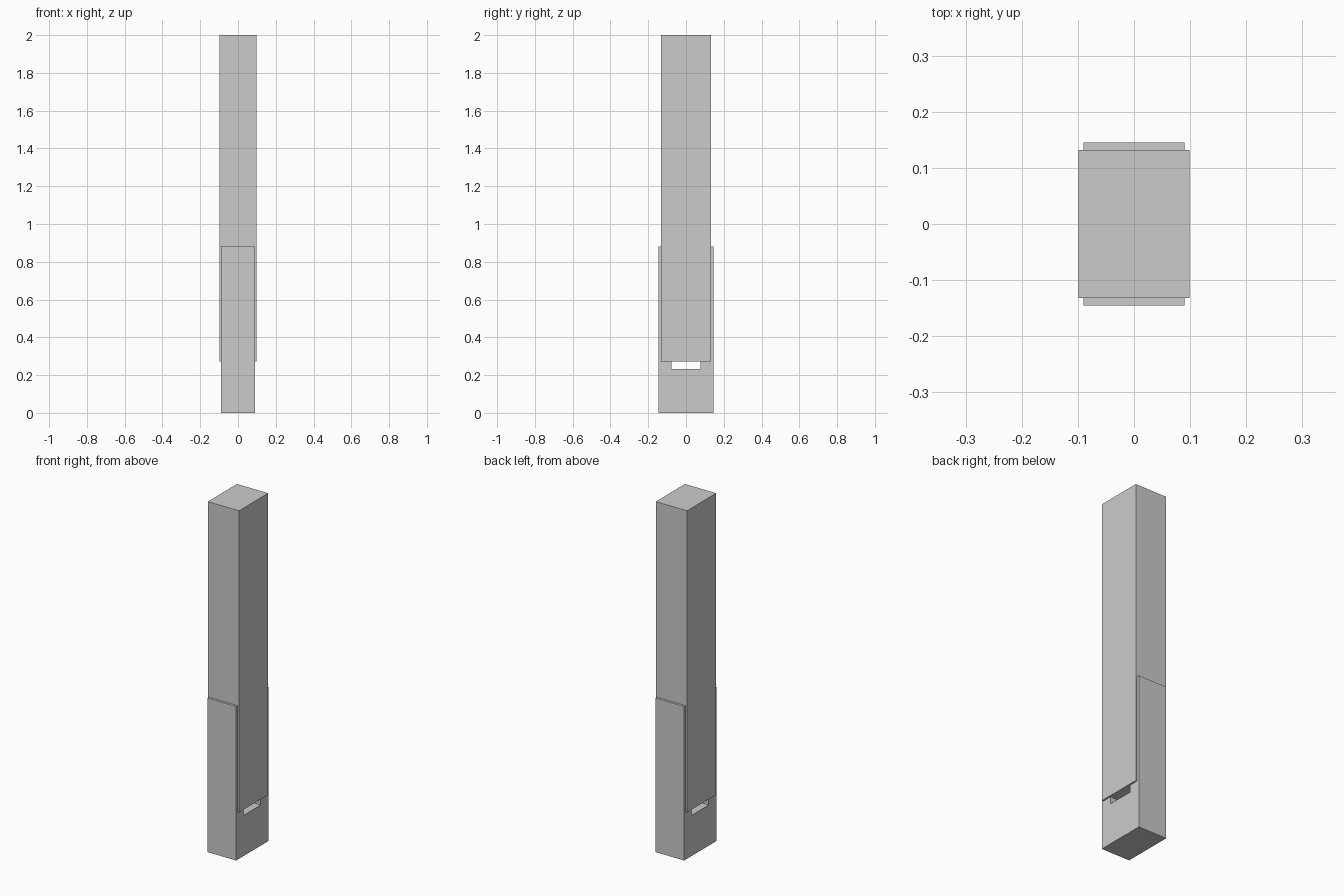
import bpy, bmesh

if "Cube" in bpy.data.objects:
    bpy.data.objects.remove(bpy.data.objects["Cube"])


def extrude_profile(name, half_yz, half_width):
    """Mirror a half profile in y and extrude it along x."""
    pts = half_yz + [(-y, z) for y, z in reversed(half_yz)]
    bm = bmesh.new()
    face = bm.faces.new([bm.verts.new((-half_width, y, z)) for y, z in pts])
    ext = bmesh.ops.extrude_face_region(bm, geom=[face])
    verts = [g for g in ext["geom"] if isinstance(g, bmesh.types.BMVert)]
    bmesh.ops.translate(bm, verts=verts, vec=(2 * half_width, 0, 0))
    bmesh.ops.recalc_face_normals(bm, faces=bm.faces)
    mesh = bpy.data.meshes.new(name)
    bm.to_mesh(mesh)
    bm.free()
    obj = bpy.data.objects.new(name, mesh)
    bpy.context.collection.objects.link(obj)
    return obj


SEAT, POST_Y, OUTER_Y = 0.273, 0.132, 0.1455

# Tall rectangular post resting on the bracket seat
extrude_profile("post", [(POST_Y, SEAT), (POST_Y, 2.0)], 0.099)

# U-shaped foot bracket: solid base, drainage notch, two thin side plates
extrude_profile("foot_bracket", [
    (OUTER_Y, 0.0), (OUTER_Y, 0.882), (POST_Y, 0.882),
    (POST_Y, SEAT), (0.077, SEAT), (0.077, 0.233),
], 0.09)
